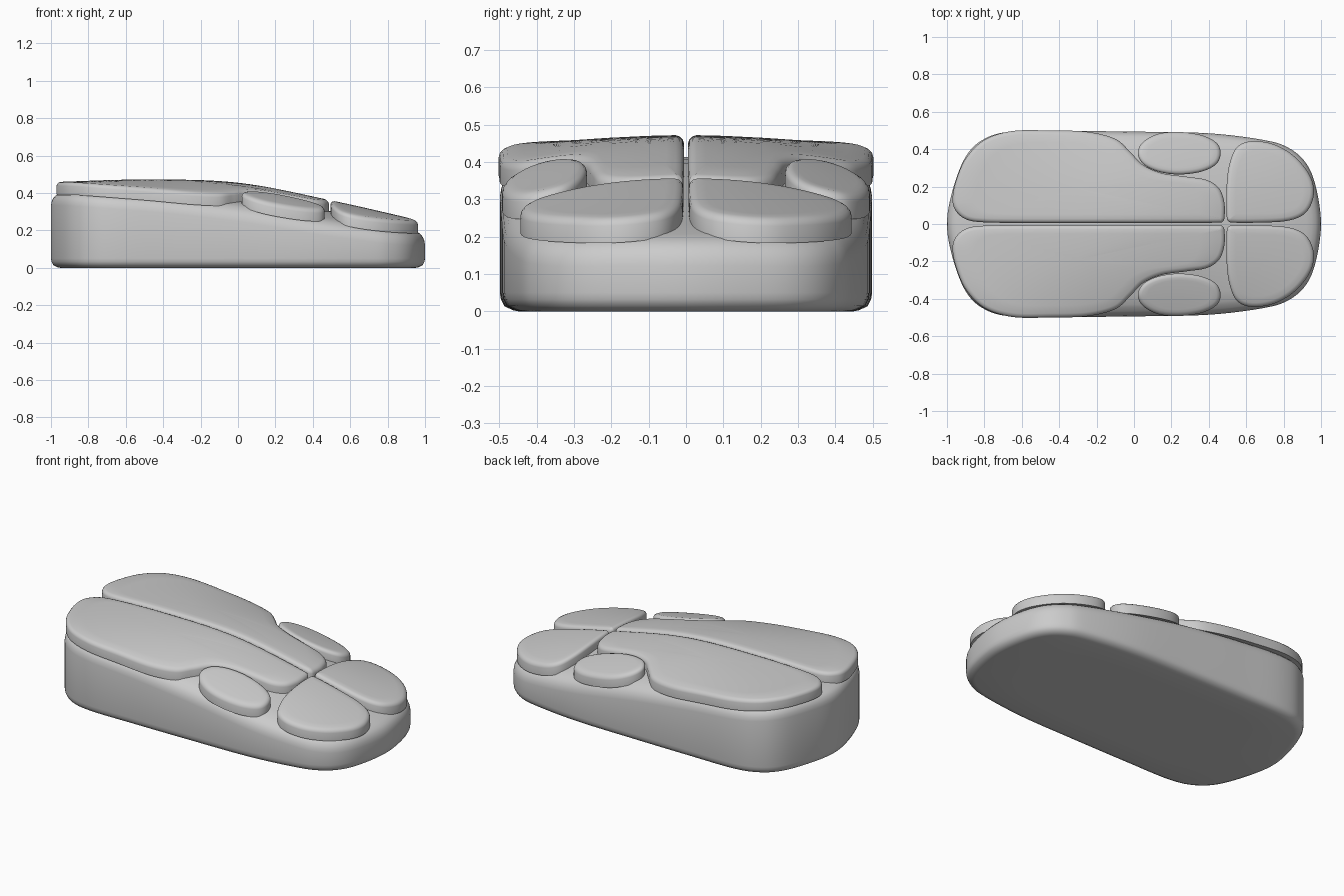
import bpy, bmesh
from mathutils import Vector

if "Cube" in bpy.data.objects:
    bpy.data.objects.remove(bpy.data.objects["Cube"])


def spline(a, b, c, d, t):
    return 0.5 * (2 * b + (c - a) * t + (2 * a - 5 * b + 4 * c - d) * t * t
                  + (3 * b - a - 3 * c + d) * t ** 3)


def along(keys, x):
    # smooth value from five evenly spaced keys over x = -1..1
    u = min(max((x + 1) * 2, 0), 3.9999)
    i = int(u)
    k = [2 * keys[0] - keys[1]] + keys + [2 * keys[-1] - keys[-2]]
    return spline(k[i], k[i + 1], k[i + 2], k[i + 3], u - i)


def crown(x, y):
    # sloping, cross-curved upper surface shared by every part
    ridge = along([.458, .472, .455, .36, .247], x)
    drop = along([0, .045, .085, .075, .04], x)
    return ridge - drop * (y / .5) ** 2


def outline(points, steps=8):
    p = [Vector(q) for q in points]
    n = len(p)
    return [spline(p[i - 1], p[i], p[(i + 1) % n], p[(i + 2) % n], s / steps)
            for i in range(n) for s in range(steps)]


def loft(name, points, centre, rings, mirror=False):
    # rings: (inset, scale towards centre, height function)
    loop = outline(points)
    n = len(loop)
    area = sum(loop[i - 1].cross(loop[i]) for i in range(n))
    sign = 1 if area > 0 else -1
    c = Vector(centre)
    bm = bmesh.new()
    prev = None
    for inset, scale, height in rings:
        ring = []
        for i in range(n):
            t = (loop[(i + 1) % n] - loop[i - 1]).normalized()
            q = loop[i] - Vector((t.y, -t.x)) * sign * inset
            q = c + (q - c) * scale
            ring.append(bm.verts.new((q.x, q.y, height(q.x, q.y))))
        if prev:
            for i in range(n):
                bm.faces.new((prev[i - 1], prev[i], ring[i], ring[i - 1]))
        else:
            first = ring
        prev = ring
    for ring, h in ((first, rings[0][2]), (prev, rings[-1][2])):
        mid = bm.verts.new((c.x, c.y, h(c.x, c.y)))
        for i in range(n):
            bm.faces.new((ring[i - 1], ring[i], mid))
    bmesh.ops.recalc_face_normals(bm, faces=bm.faces)
    mesh = bpy.data.meshes.new(name)
    bm.to_mesh(mesh)
    bm.free()
    ob = bpy.data.objects.new(name, mesh)
    bpy.context.collection.objects.link(ob)
    if mirror:
        m = ob.modifiers.new("Mirror", 'MIRROR')
        m.use_axis = (False, True, False)
        m.use_mirror_merge = False
    bpy.ops.object.select_all(action='DESELECT')
    ob.select_set(True)
    bpy.context.view_layer.objects.active = ob
    bpy.ops.object.shade_smooth_by_angle(angle=.7)


def under(d):
    return lambda x, y: crown(x, y) - d


def flat(z):
    return lambda x, y: z


INNER = (.85, .7, .5, .3, .15)

# wedge-shaped body with rounded edges
half = [(1, 0), (.972, .2), (.92, .325), (.83, .405), (.7, .448), (.4, .485), (0, .494),
        (-.35, .497), (-.65, .495), (-.8, .455), (-.9, .36), (-.97, .18), (-1, 0)]
body = half + [(x, -y) for x, y in half[-2:0:-1]]
body_rings = [(.05, s, flat(0)) for s in (.3, .7, 1)]
body_rings += [(.035, 1, flat(.003)), (.012, 1, flat(.014)), (.003, 1, flat(.032)),
               (0, 1, flat(.05)), (0, 1, under(.125)), (.004, 1, under(.103)),
               (.013, 1, under(.084)), (.028, 1, under(.07)), (.05, 1, under(.063))]
body_rings += [(.05, s, under(.058)) for s in (.97,) + INNER]
loft("body", body, (0, 0), body_rings)

# raised pads, each mirrored to the other side
T = .066
pad_rings = [(.02, s, under(T)) for s in (.3, .6, .85, 1)]
pad_rings += [(0, 1, under(T)), (0, 1, under(.02)), (.003, 1, under(.011)),
              (.01, 1, under(.004)), (.022, 1, under(0))]
pad_rings += [(.022, s, under(0)) for s in INNER]

rear = [(-.97, .12), (-.955, .22), (-.9, .35), (-.8, .45), (-.65, .497), (-.45, .5), (-.25, .493),
        (-.1, .455), (-.02, .385), (.05, .315), (.15, .272), (.28, .253), (.39, .235),
        (.455, .19), (.482, .12), (.485, .05), (.475, .014), (.43, .007), (.2, .006), (-.2, .006),
        (-.6, .006), (-.8, .009), (-.89, .022), (-.945, .06)]
loft("rear_pads", rear, (-.3, .19), pad_rings, True)

front = [(.495, .05), (.495, .2), (.51, .32), (.55, .41), (.63, .443), (.75, .425),
         (.86, .36), (.94, .26), (.962, .17), (.94, .09), (.89, .04), (.8, .014),
         (.65, .007), (.54, .007), (.505, .014)]
loft("front_pads", front, (.7, .2), pad_rings, True)

side = [(.02, .38), (.05, .44), (.13, .482), (.24, .492), (.36, .475), (.44, .435),
        (.463, .38), (.44, .32), (.36, .28), (.24, .265), (.13, .28), (.05, .32)]
loft("side_pads", side, (.24, .38), pad_rings, True)
